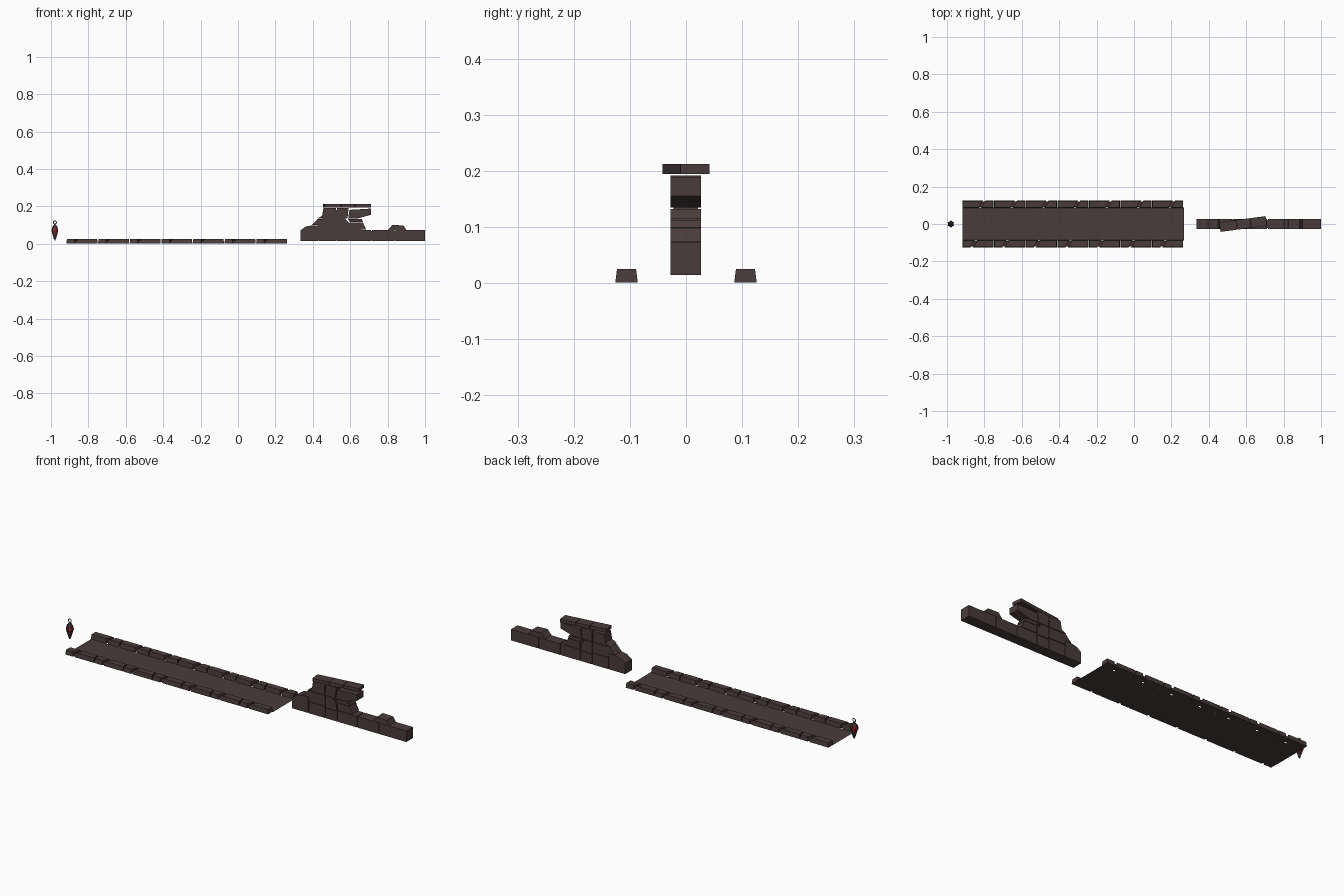
import bpy, bmesh, math
from mathutils import Vector, Matrix


def mat(name, rgb):
    m = bpy.data.materials.new(name)
    m.diffuse_color = (*rgb, 1)
    return m


STONE = mat("dark_brown_stone", (0.066, 0.046, 0.044))
IRON = mat("dark_iron", (0.05, 0.042, 0.042))
RED = mat("red_crystal", (0.45, 0.014, 0.024))
GREY = mat("grey_metal", (0.13, 0.12, 0.12))


def finish(name, bm, m):
    bmesh.ops.recalc_face_normals(bm, faces=bm.faces)
    me = bpy.data.meshes.new(name)
    bm.to_mesh(me)
    bm.free()
    me.materials.append(m)
    ob = bpy.data.objects.new(name, me)
    bpy.context.collection.objects.link(ob)
    return ob


def loft(bm, a, b):
    """Closed solid between two matching outlines."""
    va = [bm.verts.new(p) for p in a]
    vb = [bm.verts.new(p) for p in b]
    bm.faces.new(va)
    bm.faces.new(vb[::-1])
    n = len(va)
    for i in range(n):
        bm.faces.new((va[i], vb[i], vb[(i + 1) % n], va[(i + 1) % n]))


def prism(bm, outline, y0, y1):
    loft(bm, [(x, y0, z) for x, z in outline], [(x, y1, z) for x, z in outline])


# Path floor, a thin sheet
X0, X1 = -0.917, 0.266
bm = bmesh.new()
vs = [bm.verts.new(p) for p in ((X0, -0.088, 0), (X1, -0.088, 0), (X1, 0.088, 0), (X0, 0.088, 0))]
bm.faces.new(vs)
finish("path_floor", bm, STONE)

# Kerb stones: seven repeats of two blocks with slanted joints
SEG = (X1 - X0) / 7


def kerb(name, side):
    bm = bmesh.new()
    for i in range(7):
        a = X0 + i * SEG
        cut = a + SEG * (0.62 if side > 0 else 0.36)
        for s, e, ls, le in ((a, cut - 0.006, 0, 0.012), (cut + 0.006, a + SEG - 0.003, 0.012, 0)):
            ends = []
            for x, lean, d in ((s, ls, 0.002), (e, le, -0.002)):
                pts = [(0.086, 0.001), (0.126, 0.001), (0.123, 0.025), (0.089, 0.025)]
                ends.append([(x + d * (z > 0.01) + lean * (side * y - side * 0.106) / 0.02, side * y, z)
                             for y, z in pts])
            loft(bm, *ends)
        # recessed mortar filling the joint
        prism(bm, [(cut - 0.016, 0.002), (cut + 0.016, 0.002), (cut + 0.016, 0.016), (cut - 0.016, 0.016)],
              side * 0.092, side * 0.12)
    return finish(name, bm, STONE)


kerb("kerb_back", 1)
kerb("kerb_front", -1)

# Ruined wall: separate stones drawn as outlines in x and z
stones = [
    [(0.335, 0.015), (0.428, 0.015), (0.428, 0.098), (0.395, 0.098), (0.362, 0.092), (0.335, 0.072)],
    [(0.432, 0.015), (0.525, 0.015), (0.525, 0.075), (0.432, 0.075)],
    [(0.395, 0.100), (0.428, 0.100), (0.432, 0.078), (0.525, 0.078), (0.525, 0.132), (0.425, 0.132)],
    [(0.425, 0.135), (0.522, 0.135), (0.525, 0.192), (0.457, 0.192), (0.450, 0.150)],
    [(0.529, 0.015), (0.595, 0.015), (0.595, 0.068), (0.529, 0.068)],
    [(0.529, 0.071), (0.595, 0.071), (0.590, 0.105), (0.572, 0.132), (0.529, 0.132)],
    [(0.527, 0.135), (0.585, 0.135), (0.592, 0.192), (0.529, 0.192)],
    [(0.599, 0.015), (0.712, 0.015), (0.712, 0.073), (0.599, 0.073)],
    [(0.599, 0.076), (0.686, 0.076), (0.668, 0.113), (0.599, 0.113)],
    [(0.598, 0.115), (0.668, 0.115), (0.662, 0.132), (0.588, 0.132)],
    [(0.589, 0.135), (0.640, 0.135), (0.712, 0.155), (0.712, 0.188), (0.596, 0.181)],
    [(0.716, 0.015), (0.837, 0.015), (0.837, 0.073), (0.716, 0.073)],
    [(0.841, 0.015), (1.0, 0.015), (1.0, 0.073), (0.841, 0.073)],
    [(0.802, 0.074), (0.900, 0.074), (0.885, 0.098), (0.825, 0.100)],
]
bm = bmesh.new()
for s in stones:
    prism(bm, s, -0.028, 0.027)
# recessed core closing the joints
prism(bm, [(0.345, 0.018), (0.99, 0.018), (0.99, 0.068), (0.66, 0.068), (0.65, 0.11),
           (0.595, 0.112), (0.57, 0.136), (0.57, 0.18), (0.47, 0.18), (0.45, 0.13), (0.42, 0.09), (0.345, 0.07)],
      -0.022, 0.021)
finish("ruined_wall", bm, STONE)

# Cap slab, slightly twisted on top of the wall
bm = bmesh.new()
for a, b in ((-0.125, -0.035), (-0.033, 0.04), (0.042, 0.125)):
    prism(bm, [(a, -0.009), (b, -0.009), (b, 0.008), (a, 0.008)], -0.026, 0.026)
slab = finish("cap_slab", bm, STONE)
slab.location = (0.583, 0, 0.204)
slab.rotation_euler = (0, 0, math.radians(7.5))

# Hanging crystal lantern
C = Vector((-0.979, 0, 0))


def rings(name, levels, n, m):
    bm = bmesh.new()
    for (r0, z0), (r1, z1) in zip(levels, levels[1:]):
        bmesh.ops.create_cone(bm, cap_ends=True, segments=n, radius1=r0, radius2=r1, depth=z1 - z0,
                              matrix=Matrix.Translation(C + Vector((0, 0, (z0 + z1) / 2))))
    return finish(name, bm, m)


rings("crystal", [(0.004, 0.026), (0.0175, 0.070), (0.009, 0.097)], 6, RED)
rings("lantern_foot", [(0.003, 0.018), (0.008, 0.036)], 6, IRON)
rings("lantern_cap", [(0.016, 0.088), (0.008, 0.100), (0.004, 0.106)], 6, IRON)

# Cage bars along the crystal edges
bm = bmesh.new()
for i in range(6):
    a = i * math.pi / 3 + math.pi / 2
    d = Vector((math.cos(a), math.sin(a), 0))
    t = Vector((-d.y, d.x, 0)) * 0.0022
    path = [(0.005, 0.024), (0.0195, 0.070), (0.013, 0.094)]
    for (r0, z0), (r1, z1) in zip(path, path[1:]):
        sec = []
        for r, z in ((r0, z0), (r1, z1)):
            p = C + d * r + Vector((0, 0, z))
            q = p - d * 0.004
            sec.append([p - t, p + t, q + t, q - t])
        loft(bm, *sec)
finish("lantern_cage", bm, IRON)

# Hanging ring
bpy.ops.mesh.primitive_torus_add(major_segments=10, minor_segments=4, major_radius=0.0085, minor_radius=0.0024,
                                 location=C + Vector((0, 0, 0.114)), rotation=(math.pi / 2, 0, 0))
bpy.context.object.name = "lantern_ring"
bpy.context.object.data.materials.append(GREY)
